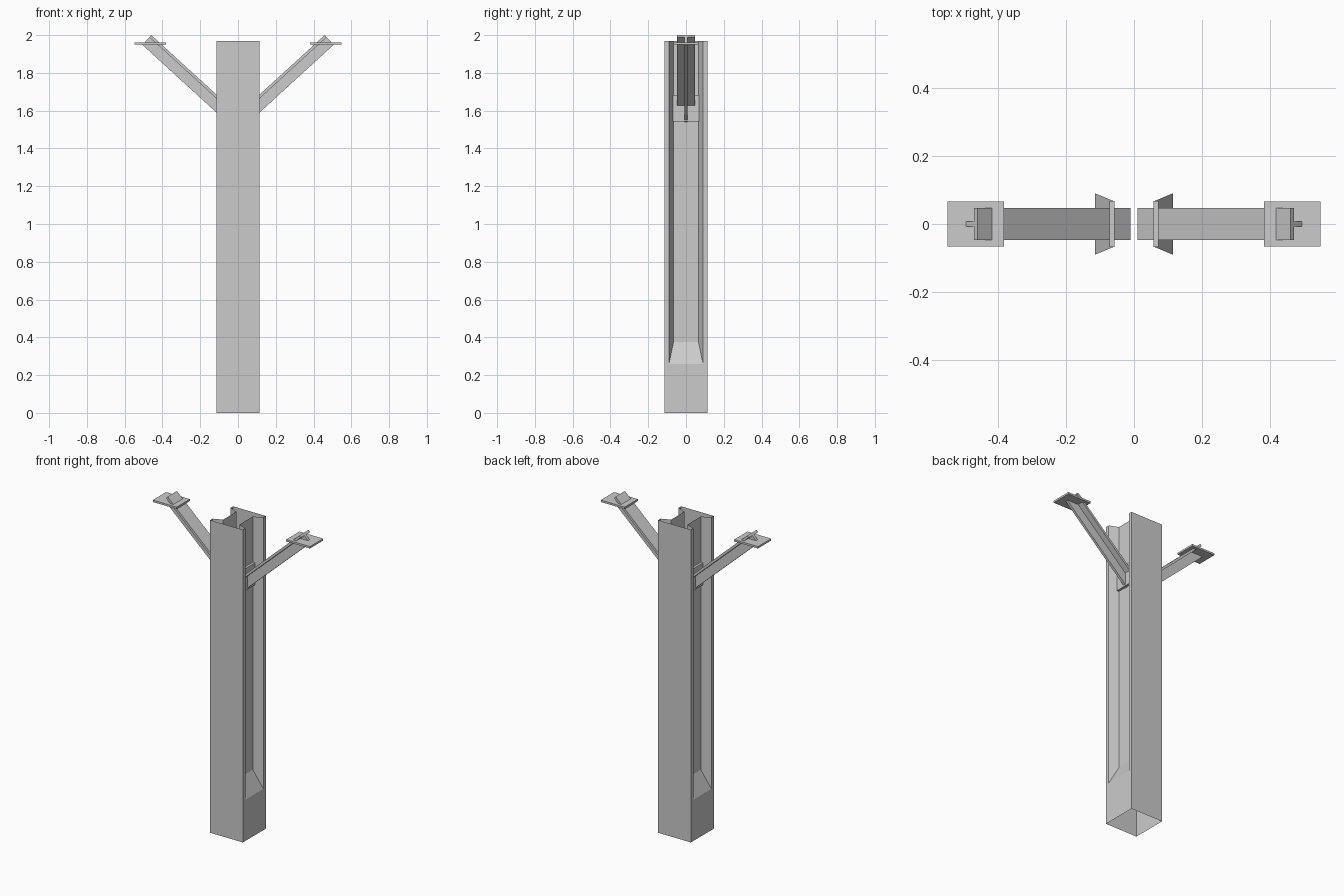
import bpy, bmesh, math
from mathutils import Vector

cube = bpy.data.objects.get("Cube")
if cube:
    bpy.data.objects.remove(cube, do_unlink=True)

grey = bpy.data.materials.new("light grey")
grey.use_nodes = True
grey.diffuse_color = (0.6, 0.6, 0.6, 1)
grey.node_tree.nodes["Principled BSDF"].inputs["Base Color"].default_value = (0.6, 0.6, 0.6, 1)


def finish(name, bm):
    bmesh.ops.recalc_face_normals(bm, faces=bm.faces)
    mesh = bpy.data.meshes.new(name)
    bm.to_mesh(mesh)
    bm.free()
    mesh.materials.append(grey)
    obj = bpy.data.objects.new(name, mesh)
    bpy.context.collection.objects.link(obj)
    return obj


def prism(name, outline, half_y):
    """Solid with an x-z outline, extruded evenly either side of y = 0."""
    bm = bmesh.new()
    face = bm.faces.new([bm.verts.new((x, -half_y, z)) for x, z in outline])
    out = bmesh.ops.extrude_face_region(bm, geom=[face])
    moved = [v for v in out["geom"] if isinstance(v, bmesh.types.BMVert)]
    bmesh.ops.translate(bm, verts=moved, vec=(0, 2 * half_y, 0))
    return finish(name, bm)


def rect(x0, x1, z0, z1):
    return [(x0, z0), (x1, z0), (x1, z1), (x0, z1)]


# Hollow column, open at both ends, with a tapered channel on each side
HALF, LIP, FLOOR_Y, FLOOR_X = 0.114, 0.09, 0.066, 0.057
TOP, SILL, FLOOR_Z = 1.97, 0.26, 0.375
side = [(HALF, -HALF, SILL), (HALF, -LIP, SILL), (FLOOR_X, -FLOOR_Y, FLOOR_Z),
        (FLOOR_X, FLOOR_Y, FLOOR_Z), (HALF, LIP, SILL), (HALF, HALF, SILL)]
ring = side + [(-x, -y, z) for x, y, z in side]

bm = bmesh.new()
low = [bm.verts.new(p) for p in ring]
high = [bm.verts.new((x, y, TOP)) for x, y, z in ring]
count = len(ring)
for i in range(count):
    j = (i + 1) % count
    bm.faces.new((low[i], low[j], high[j], high[i]))
corner_ids = (0, 5, 6, 11)
foot = {i: bm.verts.new((ring[i][0], ring[i][1], 0)) for i in corner_ids}
for s in (0, 6):
    bm.faces.new([low[s + k] for k in (1, 4, 3, 2)])                  # sloping sill
    bm.faces.new((foot[s], foot[s + 5], low[s + 5], low[s + 4], low[s + 1], low[s]))
    n = (s + 6) % count
    bm.faces.new((foot[s + 5], foot[n], low[n], low[s + 5]))
bmesh.ops.recalc_face_normals(bm, faces=bm.faces)
bmesh.ops.dissolve_limit(bm, angle_limit=math.radians(1), verts=bm.verts, edges=bm.edges)
finish("column", bm)

# Sloping T-section arms with a wall plate and a level seat plate
ANGLE, LENGTH = math.radians(42.4), 0.607
along = Vector((math.cos(ANGLE), math.sin(ANGLE)))
down = Vector((math.sin(ANGLE), -math.cos(ANGLE)))
tip = Vector((0.459, 2.0))


def arm_strip(depth0, depth1):
    start = tip - along * LENGTH
    return [start + down * depth0, tip + down * depth0,
            tip + down * depth1, start + down * depth1]


for label, sign in (("left", 1), ("right", -1)):
    parts = {
        "arm_flange": (arm_strip(0, 0.015), 0.047),
        "arm_web": (arm_strip(0.015, 0.07), 0.008),
        "wall_plate": (rect(FLOOR_X, 0.072, 1.543, 1.682), 0.068),
        "seat_plate": (rect(0.382, 0.548, 1.95, 1.962), 0.066),
    }
    for part, (outline, half_y) in parts.items():
        prism(f"{label}_{part}", [(sign * x, z) for x, z in outline], half_y)
